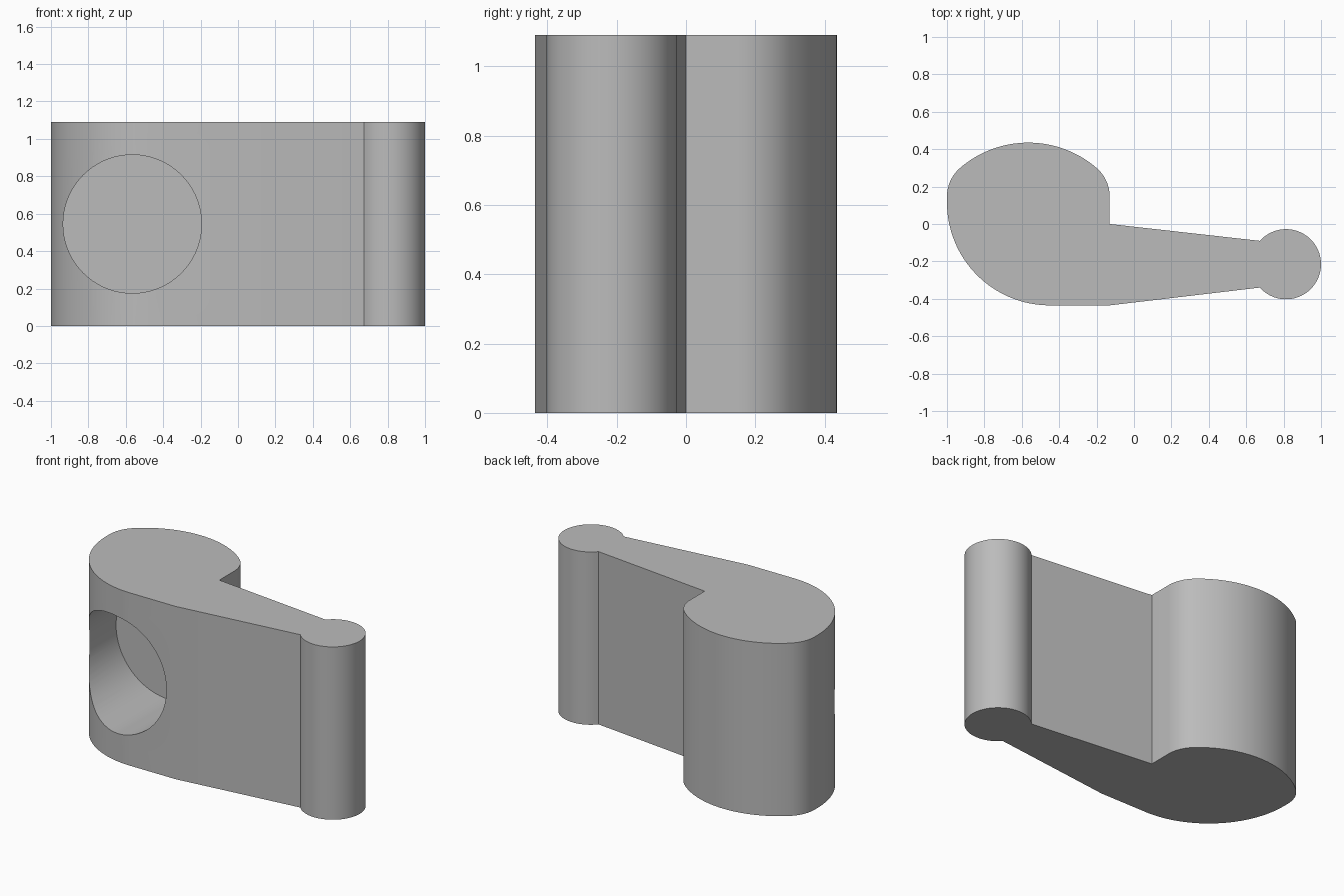
import bpy
import bmesh
from math import sin, cos, radians, pi, atan2, degrees

cube = bpy.data.objects.get("Cube")
if cube:
    bpy.data.objects.remove(cube, do_unlink=True)

HEIGHT = 1.09

grey = bpy.data.materials.new("plain_grey")
grey.use_nodes = True
colour = (0.5, 0.5, 0.5, 1)
grey.diffuse_color = colour
grey.node_tree.nodes["Principled BSDF"].inputs["Base Color"].default_value = colour


def arc(cx, cy, r, start, end, steps):
    """Points along an arc, angles in degrees."""
    angles = [radians(start + (end - start) * i / steps) for i in range(steps + 1)]
    return [(cx + r * cos(a), cy + r * sin(a)) for a in angles]


def extrude_profile(name, points, height):
    bm = bmesh.new()
    face = bm.faces.new([bm.verts.new((x, y, 0)) for x, y in points])
    top = bmesh.ops.extrude_face_region(bm, geom=[face])["geom"]
    verts = [v for v in top if isinstance(v, bmesh.types.BMVert)]
    bmesh.ops.translate(bm, verts=verts, vec=(0, 0, height))
    bmesh.ops.recalc_face_normals(bm, faces=bm.faces)
    mesh = bpy.data.meshes.new(name)
    bm.to_mesh(mesh)
    bm.free()
    mesh.materials.append(grey)
    obj = bpy.data.objects.new(name, mesh)
    bpy.context.collection.objects.link(obj)
    return obj


# Outline, counter-clockwise: heel, arm underside, round tip, arm top, head
split = degrees(atan2(0.425, 0.365))
neck = degrees(atan2(0.125, 0.14))
outline = arc(-0.45, 0.115, 0.55, 180, 270, 32)
outline += [(-0.13, -0.435)]
outline += arc(0.8125, -0.215, 0.1875, neck - 180, 180 - neck, 48)
outline += [(-0.13, 0)]
outline += arc(-0.331, 0.147, 0.201, 0, split, 12)
outline += arc(-0.565, -0.125, 0.56, split, 180 - split, 32)[1:-1]
outline += arc(-0.799, 0.147, 0.201, 180 - split, 180, 12)
body = extrude_profile("lever_body", outline, HEIGHT)

# Blind round socket in the front of the head
FLOOR, FRONT = 0.12, -0.7
bpy.ops.mesh.primitive_cylinder_add(
    vertices=72, radius=0.37, depth=FLOOR - FRONT,
    location=(-0.565, (FLOOR + FRONT) / 2, HEIGHT / 2), rotation=(pi / 2, 0, 0))
cutter = bpy.context.object
cutter.name = "socket_cutter"
cutter.data.materials.append(grey)
cut = body.modifiers.new("socket", "BOOLEAN")
cut.operation = "DIFFERENCE"
cut.solver = "EXACT"
cut.object = cutter

# Apply the cut, then shade the curved walls smooth
bpy.ops.object.select_all(action="DESELECT")
body.select_set(True)
bpy.context.view_layer.objects.active = body
bpy.ops.object.modifier_apply(modifier=cut.name)
bpy.data.objects.remove(cutter, do_unlink=True)
bpy.ops.object.shade_smooth_by_angle(angle=radians(30))
